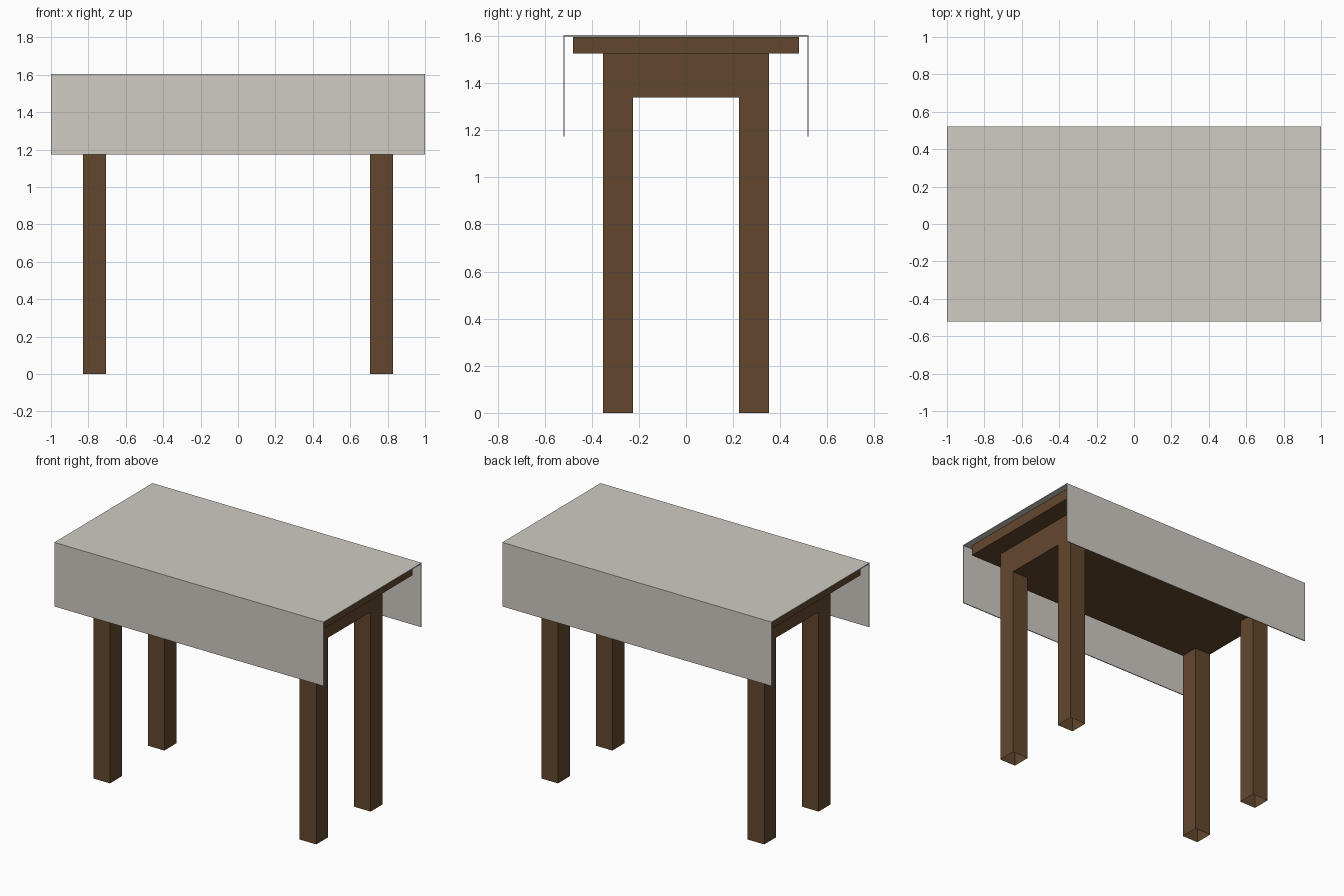
import bpy, bmesh

if "Cube" in bpy.data.objects:
    bpy.data.objects.remove(bpy.data.objects["Cube"])


def material(name, rgb):
    m = bpy.data.materials.new(name)
    m.diffuse_color = (*rgb, 1)
    m.use_nodes = True
    m.node_tree.nodes["Principled BSDF"].inputs["Base Color"].default_value = m.diffuse_color
    return m


wood = material("brown_wood", (0.125, 0.063, 0.027))
linen = material("pale_linen", (0.63, 0.60, 0.55))


def box(name, lo, hi, mat, skip_bottom=False, skip_top=False):
    """Axis-aligned box between two corners, optionally open at the ends."""
    bm = bmesh.new()
    bmesh.ops.create_cube(bm, size=1)
    for v in bm.verts:
        v.co = [(a + b) / 2 + c * (b - a) for a, b, c in zip(lo, hi, v.co)]
    bm.normal_update()
    ends = [f for f in bm.faces if (skip_bottom and f.normal.z < -0.9)
            or (skip_top and f.normal.z > 0.9)]
    bmesh.ops.delete(bm, geom=ends, context='FACES_ONLY')
    return finish(name, bm, mat)


def finish(name, bm, mat):
    mesh = bpy.data.meshes.new(name)
    bm.to_mesh(mesh)
    bm.free()
    mesh.materials.append(mat)
    obj = bpy.data.objects.new(name, mesh)
    bpy.context.collection.objects.link(obj)
    return obj


# Table top and the solid frame beneath it
box("table_top", (-0.96, -0.48, 1.525), (0.96, 0.48, 1.597), wood)
box("under_frame", (-0.828, -0.352, 1.34), (0.828, 0.352, 1.525), wood)

# Four square hollow legs, open at the foot
for sx, side in ((-1, "left"), (1, "right")):
    for sy, end in ((-1, "front"), (1, "back")):
        xs = sorted((sx * 0.705, sx * 0.828))
        ys = sorted((sy * 0.225, sy * 0.352))
        box(f"{end}_{side}_leg", (xs[0], ys[0], 0), (xs[1], ys[1], 1.34),
            wood, skip_bottom=True, skip_top=True)

# Tablecloth: thin U-shaped profile swept along the table's length
w, top, hem, t = 0.521, 1.604, 1.174, 0.006
profile = [(-w, hem), (-w, top), (w, top), (w, hem),
           (w - t, hem), (w - t, top - t), (t - w, top - t), (t - w, hem)]
bm = bmesh.new()
face = bm.faces.new([bm.verts.new((-1, y, z)) for y, z in profile])
sweep = bmesh.ops.extrude_face_region(bm, geom=[face], use_keep_orig=True)
for v in sweep["geom"]:
    if isinstance(v, bmesh.types.BMVert):
        v.co.x = 1
bmesh.ops.recalc_face_normals(bm, faces=bm.faces)
finish("tablecloth", bm, linen)
